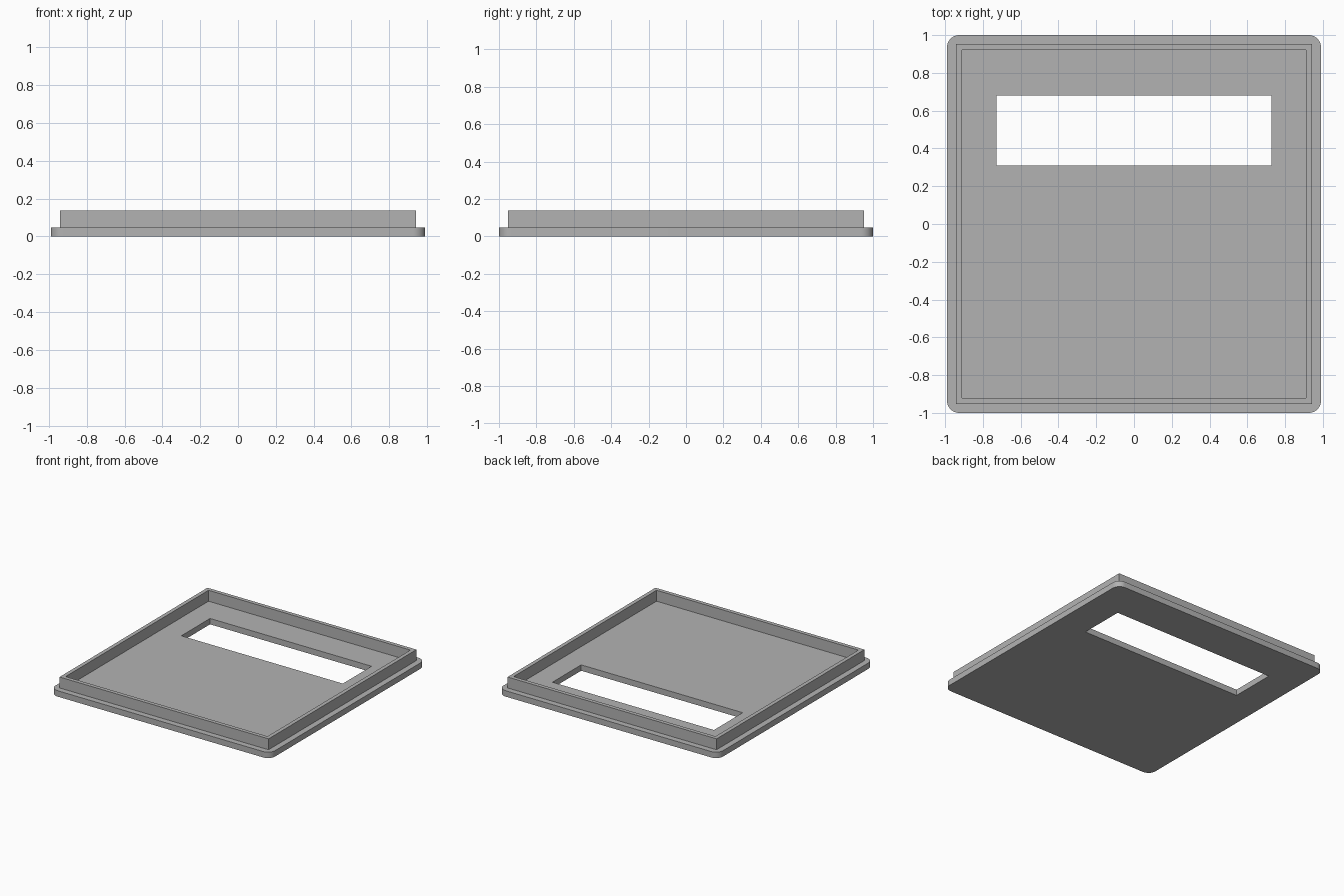
import bpy, bmesh, math

if "Cube" in bpy.data.objects:
    bpy.data.objects.remove(bpy.data.objects["Cube"], do_unlink=True)

grey = bpy.data.materials.new("plain grey")
grey.use_nodes = True
colour = (0.45, 0.45, 0.45, 1)
grey.diffuse_color = colour
grey.node_tree.nodes["Principled BSDF"].inputs["Base Color"].default_value = colour

PLATE_TOP, RIM_TOP = 0.048, 0.137


def rectangle(x, y, cy=0.0):
    """Outline of a rectangle from its half sizes."""
    return [(x, y + cy), (-x, y + cy), (-x, cy - y), (x, cy - y)]


def rounded(x, y, r, steps=12):
    """Outline of a rectangle with rounded corners."""
    pts = []
    for i, (sx, sy) in enumerate([(1, 1), (-1, 1), (-1, -1), (1, -1)]):
        for k in range(steps + 1):
            a = math.pi / 2 * (i + k / steps)
            pts.append((sx * (x - r) + r * math.cos(a), sy * (y - r) + r * math.sin(a)))
    return pts


def pierced_slab(name, outer, inner, z0, z1):
    """Extrude an outline with an opening in it from z0 to z1."""
    bm = bmesh.new()
    edges = []
    for outline in (outer, inner):
        verts = [bm.verts.new((x, y, z0)) for x, y in outline]
        edges += [bm.edges.new((v, verts[i - 1])) for i, v in enumerate(verts)]
    bmesh.ops.triangle_fill(bm, use_beauty=True, edges=edges, normal=(0, 0, 1))
    top = bmesh.ops.extrude_face_region(bm, geom=bm.faces[:], use_keep_orig=True)
    moved = [g for g in top["geom"] if isinstance(g, bmesh.types.BMVert)]
    bmesh.ops.translate(bm, verts=moved, vec=(0, 0, z1 - z0))
    bmesh.ops.recalc_face_normals(bm, faces=bm.faces[:])
    mesh = bpy.data.meshes.new(name)
    bm.to_mesh(mesh)
    bm.free()
    mesh.materials.append(grey)
    obj = bpy.data.objects.new(name, mesh)
    bpy.context.collection.objects.link(obj)
    bpy.ops.object.select_all(action="DESELECT")
    obj.select_set(True)
    bpy.context.view_layer.objects.active = obj
    bpy.ops.object.shade_smooth_by_angle(angle=math.radians(30))
    return obj


# Base plate with rounded corners and a window opening
pierced_slab("cover_plate", rounded(0.99, 1.0, 0.065),
             rectangle(0.728, 0.185, 0.495), 0, PLATE_TOP)

# Thin square-cornered rim standing on the plate
pierced_slab("raised_rim", rectangle(0.942, 0.952),
             rectangle(0.91, 0.92), PLATE_TOP, RIM_TOP)
